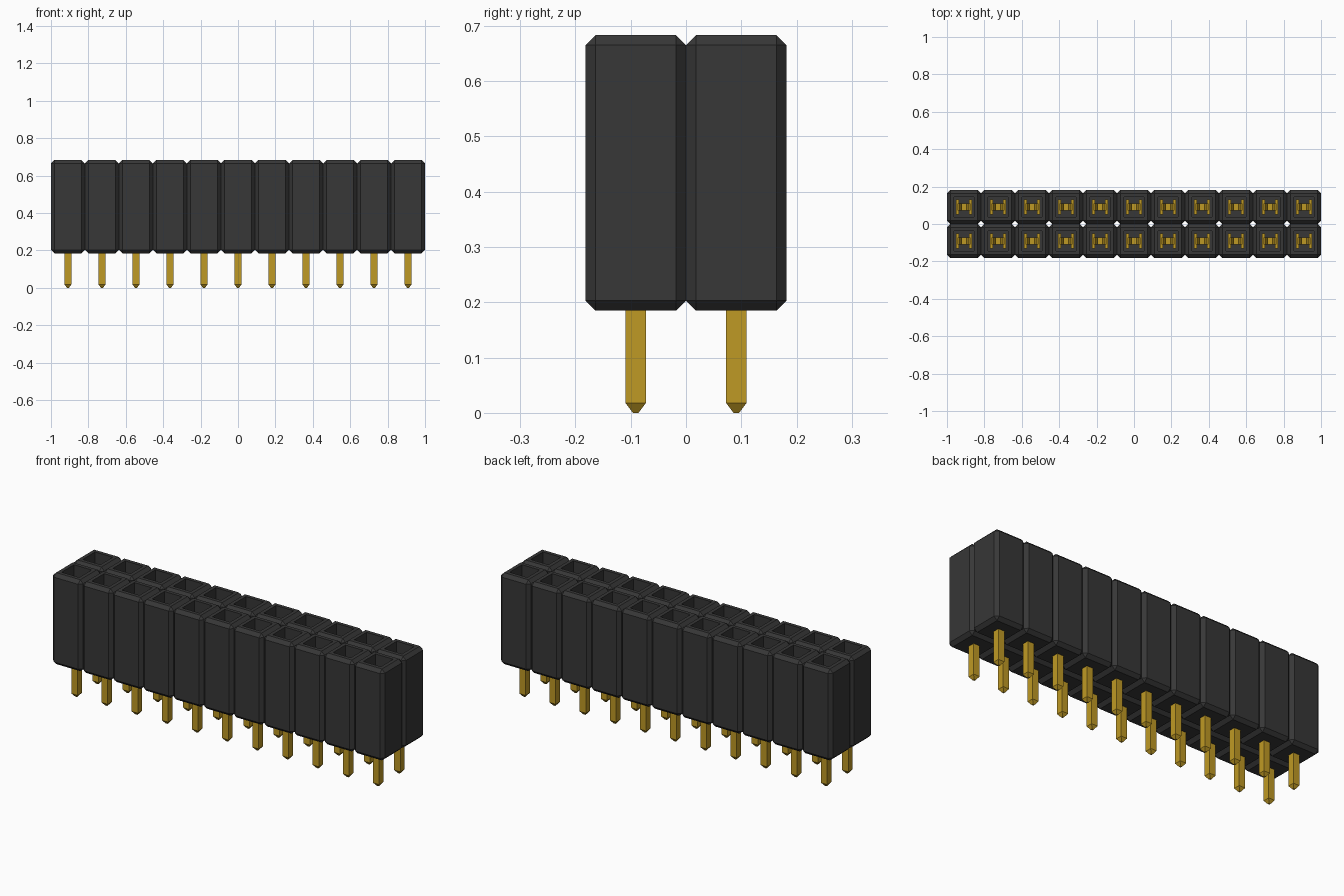
import bpy, bmesh
from mathutils import Matrix, Vector

if "Cube" in bpy.data.objects:
    bpy.data.objects.remove(bpy.data.objects["Cube"])

COLS, ROWS = 11, 2
PITCH = 2.0 / COLS
HALF = PITCH / 2
Z0, Z1 = 0.185, 0.683        # housing bottom and top
CHAMFER = 0.018
HOLE = 0.045                 # half width of a socket opening
FLOOR = 0.26                 # bottom of each socket


def material(name, color, metallic=0.0):
    m = bpy.data.materials.new(name)
    m.use_nodes = True
    m.diffuse_color = color
    bsdf = next(n for n in m.node_tree.nodes if n.type == 'BSDF_PRINCIPLED')
    bsdf.inputs["Base Color"].default_value = color
    bsdf.inputs["Roughness"].default_value = 0.6
    return m


black = material("black plastic", (0.038, 0.038, 0.038, 1))
gold = material("gold metal", (0.52, 0.32, 0.018, 1))


def make_object(name, bm, mat):
    bmesh.ops.recalc_face_normals(bm, faces=bm.faces)
    mesh = bpy.data.meshes.new(name)
    bm.to_mesh(mesh)
    bm.free()
    mesh.materials.append(mat)
    obj = bpy.data.objects.new(name, mesh)
    bpy.context.collection.objects.link(obj)
    return obj


def loft(bm, rings):
    """Closed solid through rectangles (z, centre x, half x, half y)."""
    loops = []
    for z, cx, hx, hy in rings:
        loops.append([bm.verts.new((cx + sx * hx, sy * hy, z))
                      for sx, sy in ((-1, -1), (1, -1), (1, 1), (-1, 1))])
    for a, b in zip(loops, loops[1:]):
        for i in range(4):
            j = (i + 1) % 4
            bm.faces.new((a[i], a[j], b[j], b[i]))
    bm.faces.new(loops[0][::-1])
    bm.faces.new(loops[-1])


def housing_cell(col, row):
    """Chamfered block with a socket; walls shared with neighbours are left out."""
    bm = bmesh.new()
    bmesh.ops.create_cube(bm, size=1)
    bmesh.ops.scale(bm, vec=(PITCH, PITCH, Z1 - Z0), verts=bm.verts)
    bmesh.ops.bevel(bm, geom=bm.edges[:], offset=CHAMFER, segments=1,
                    affect='EDGES', profile=0.5)
    bmesh.ops.translate(bm, vec=(0, 0, (Z0 + Z1) / 2), verts=bm.verts)
    bm.normal_update()
    # socket opening in the top
    top = max(bm.faces, key=lambda f: f.calc_center_median().z)
    bmesh.ops.inset_region(bm, faces=[top], thickness=HALF - CHAMFER - HOLE)
    floor = bmesh.ops.extrude_discrete_faces(bm, faces=[top])["faces"][0]
    bmesh.ops.translate(bm, vec=(0, 0, FLOOR - Z1), verts=floor.verts[:])
    # hidden walls between cells
    shared = []
    for f in bm.faces:
        c = f.calc_center_median()
        if ((c.x > HALF - 1e-4 and col < COLS - 1) or (c.x < -HALF + 1e-4 and col > 0)
                or (c.y > HALF - 1e-4 and row < ROWS - 1)
                or (c.y < -HALF + 1e-4 and row > 0)):
            shared.append(f)
    bmesh.ops.delete(bm, geom=shared, context='FACES')
    return bm


def position(col, row):
    return Vector(((col - (COLS - 1) / 2) * PITCH, (row - (ROWS - 1) / 2) * PITCH, 0))


# Housing: all cells welded into one block
body = bmesh.new()
for row in range(ROWS):
    for col in range(COLS):
        cell = housing_cell(col, row)
        cell.transform(Matrix.Translation(position(col, row)))
        tmp = bpy.data.meshes.new("cell")
        cell.to_mesh(tmp)
        cell.free()
        body.from_mesh(tmp)
        bpy.data.meshes.remove(tmp)
bmesh.ops.remove_doubles(body, verts=body.verts, dist=1e-4)
make_object("socket_housing", body, black)

# Terminal: pin with tapered tip, base and two spring leaves
bm = bmesh.new()
loft(bm, [(0, 0, 0.005, 0.005), (0.018, 0, 0.0185, 0.0185), (FLOOR + 0.02, 0, 0.0185, 0.0185)])
loft(bm, [(FLOOR + 0.001, 0, 0.042, 0.02), (FLOOR + 0.02, 0, 0.042, 0.02)])
for s in (-1, 1):
    # wide outer plate
    loft(bm, [(FLOOR + 0.001, s * 0.035, 0.008, 0.039), (0.50, s * 0.035, 0.008, 0.039)])
    # narrow tongue bent towards the middle, flaring out at its tip
    loft(bm, [(FLOOR + 0.015, s * 0.030, 0.005, 0.02), (0.46, s * 0.014, 0.004, 0.02),
              (0.53, s * 0.030, 0.004, 0.02)])
first = make_object("terminal_pin", bm, gold)
first.location = position(0, 0)
for row in range(ROWS):
    for col in range(COLS):
        if row or col:
            pin = bpy.data.objects.new("terminal_pin", first.data)
            pin.location = position(col, row)
            bpy.context.collection.objects.link(pin)
